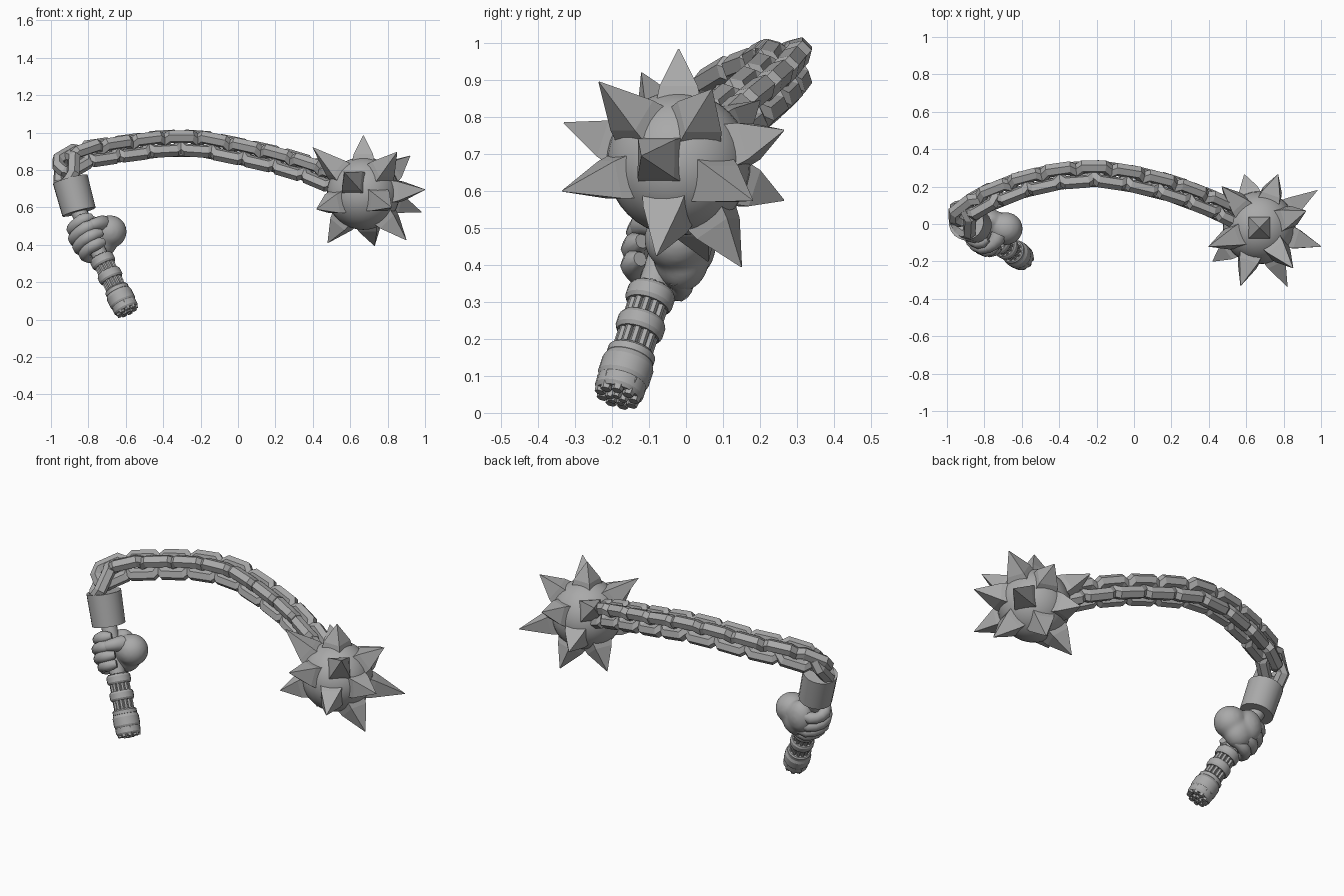
import bpy, bmesh, math
from mathutils import Vector, Matrix

cube = bpy.data.objects.get("Cube")
if cube:
    bpy.data.objects.remove(cube)

steel = bpy.data.materials.new("grey")
steel.use_nodes = True
GREY = (0.4, 0.4, 0.4, 1)
steel.diffuse_color = GREY
steel.node_tree.nodes["Principled BSDF"].inputs["Base Color"].default_value = GREY


def finish(name, bm, smooth=None):
    bmesh.ops.recalc_face_normals(bm, faces=bm.faces)
    mesh = bpy.data.meshes.new(name)
    bm.to_mesh(mesh)
    bm.free()
    mesh.materials.append(steel)
    obj = bpy.data.objects.new(name, mesh)
    bpy.context.collection.objects.link(obj)
    if smooth:
        bpy.ops.object.select_all(action="DESELECT")
        obj.select_set(True)
        bpy.context.view_layer.objects.active = obj
        bpy.ops.object.shade_smooth_by_angle(angle=math.radians(smooth))
    return obj


def cone(bm, a, b, r1, r2, sides, spin=0):
    """Cone or cylinder running from a to b."""
    a, b = Vector(a), Vector(b)
    turn = (b - a).to_track_quat("Z", "Y").to_matrix().to_4x4()
    m = Matrix.Translation((a + b) / 2) @ turn @ Matrix.Rotation(spin, 4, "Z")
    bmesh.ops.create_cone(bm, cap_ends=True, segments=sides, radius1=r1,
                          radius2=r2, depth=(b - a).length, matrix=m)


def ellipsoid(bm, centre, size):
    m = Matrix.Translation(centre) @ Matrix.Diagonal((*size, 1))
    bmesh.ops.create_uvsphere(bm, u_segments=32, v_segments=20, radius=1, matrix=m)


def sweep(bm, points, radii, normal, sides, closed):
    """Tube along a flat path whose plane has the given normal."""
    rings, n = [], len(points)
    for i, p in enumerate(points):
        before = points[i - 1] if closed or i else p
        after = points[(i + 1) % n] if closed or i < n - 1 else p
        side = (after - before).normalized().cross(normal)
        rings.append([bm.verts.new(p + radii[i] * (side * math.cos(k) + normal * math.sin(k)))
                      for k in (math.tau * (j + 0.5) / sides for j in range(sides))])
    for i in range(n if closed else n - 1):
        r, s = rings[i], rings[(i + 1) % n]
        for j in range(sides):
            k = (j + 1) % sides
            bm.faces.new((r[j], r[k], s[k], s[j]))
    if not closed:
        bm.faces.new(rings[0])
        bm.faces.new(rings[-1])


# Spiked ball
BALL = Vector((0.67, -0.02, 0.675))
bm = bmesh.new()
ellipsoid(bm, BALL, (0.195, 0.195, 0.195))
finish("ball", bm, 40)

tips = [(0, 0, .31), (.25, .09, .2), (.31, .2, -.1), (.33, -.1, .02),
        (.23, -.06, -.25), (.06, .17, -.28), (-.19, .08, -.265),
        (-.25, -.18, -.085), (-.27, -.1, .245), (-.1, -.31, .11),
        (.15, -.315, -.075), (.18, -.215, .22), (.1, .285, .09),
        (-.08, .285, -.1), (-.2, .22, .17)]
bm = bmesh.new()
for tip in map(Vector, tips):
    axis = tip.normalized()
    base, waist = axis * 0.165, axis * 0.21
    cone(bm, BALL + base, BALL + waist, 0.086, 0.073, 4, math.pi / 4)
    cone(bm, BALL + waist, BALL + tip, 0.073, 0.002, 4, math.pi / 4)
finish("spikes", bm)

# Chain of alternating links along a curved path
path = [Vector(p) for p in (
    (-.91, -.01, .76), (-.92, .05, .83), (-.8, .13, .885), (-.6, .21, .915),
    (-.4, .255, .94), (-.2, .27, .94), (0, .24, .9), (.2, .19, .855),
    (.4, .115, .795), (.54, .05, .735))]


def along(distance):
    for a, b in zip(path, path[1:]):
        step = (b - a).length
        if distance <= step:
            return a.lerp(b, distance / step)
        distance -= step
    return path[-1]


bm = bmesh.new()
total = sum((b - a).length for a, b in zip(path, path[1:]))
count = 19
half_link = [(.06, .053), (.088, .022), (.088, -.022), (.06, -.053)]
outline = half_link + [(-u, -v) for u, v in half_link]
for i in range(count):
    d = 0.05 + (total - 0.07) * i / (count - 1)
    here = along(d)
    t = (along(d + 0.06) - along(max(d - 0.06, 0))).normalized()
    level = t.cross(Vector((0, 0, 1))).normalized()
    across = Matrix.Rotation(math.radians(45 if i % 2 else -45), 3, t) @ level
    loop = [here + t * u + across * v for u, v in outline]
    sweep(bm, loop, [0.036] * len(loop), t.cross(across), 6, True)
finish("chain", bm)

# Socket that holds the chain
TOP, END = Vector((-.85, -.01, .575)), Vector((-.595, -.184, .05))
bm = bmesh.new()
cone(bm, TOP, (-.897, .01, .75), 0.092, 0.096, 20)
finish("socket", bm, 40)

# Handle shaft with raised bands and lengthwise flutes
axis = (END - TOP).normalized()
u = axis.cross(Vector((0, 1, 0))).normalized()
v = axis.cross(u)
if u.x < 0:
    u = -u
if v.y < 0:
    v = -v


def at(s, angle=0, r=0):
    """Point a fraction s down the handle, r away from its axis."""
    return TOP.lerp(END, s) + r * (u * math.cos(angle) + v * math.sin(angle))


bm = bmesh.new()
cone(bm, at(-.05), at(1), 0.043, 0.043, 20)
finish("shaft", bm, 40)

bm = bmesh.new()
for s, width, r in ((.5, .06, .066), (.65, .06, .066), (.8, .04, .066),
                    (.88, .09, .072), (.96, .06, .068)):
    cone(bm, at(s - width * .7), at(s - width * .4), r * .9, r, 20)
    cone(bm, at(s - width * .4), at(s + width * .4), r, r, 20)
    cone(bm, at(s + width * .4), at(s + width * .7), r, r * .9, 20)
finish("handle_bands", bm, 30)

bm = bmesh.new()
for k in range(12):
    a = math.tau * k / 12
    cone(bm, at(.45, a, .045), at(.95, a, .045), .011, .011, 6)
finish("handle_flutes", bm, 40)

# Lobed end of the handle
bm = bmesh.new()
for k in range(9):
    a = math.tau * k / 9
    cone(bm, at(.94, a, .048), at(1.02, a, .048), .022, .015, 6)
for k in range(5):
    a = math.tau * k / 5
    cone(bm, at(.96, a, .02), at(1.03, a, .02), .02, .011, 6)
finish("pommel", bm)

# Fist: blended palm, four wrapped fingers and a thumb
bm = bmesh.new()
ellipsoid(bm, (-.685, -.025, .47), (.09, .088, .088))
ellipsoid(bm, (-.73, -.012, .428), (.087, .077, .1))
ellipsoid(bm, (-.773, .02, .46), (.077, .062, .092))
palm = finish("palm", bm, 60)
blend = palm.modifiers.new("blend", "REMESH")
blend.mode = "VOXEL"
blend.voxel_size = 0.01
blend.use_smooth_shade = True
soften = palm.modifiers.new("soften", "SMOOTH")
soften.iterations = 8

bm = bmesh.new()
for s, reach in ((.13, .071), (.215, .086), (.3, .085), (.38, .072)):
    bends = [math.radians(d) for d in range(50, 316, 24)]
    pts = [at(s + .015 * math.sin(a), a, reach) for a in bends]
    radii = [.032 if k % 3 else .036 for k in range(len(pts))]
    radii[-1] = .02
    sweep(bm, pts, radii, axis, 10, False)
finish("fingers", bm, 60)

bm = bmesh.new()
thumb = [at(.2, math.radians(d), .088) for d in range(-10, -101, -18)]
sweep(bm, thumb, [.045, .042, .036, .033, .028, .015], axis, 10, False)
finish("thumb", bm, 60)
